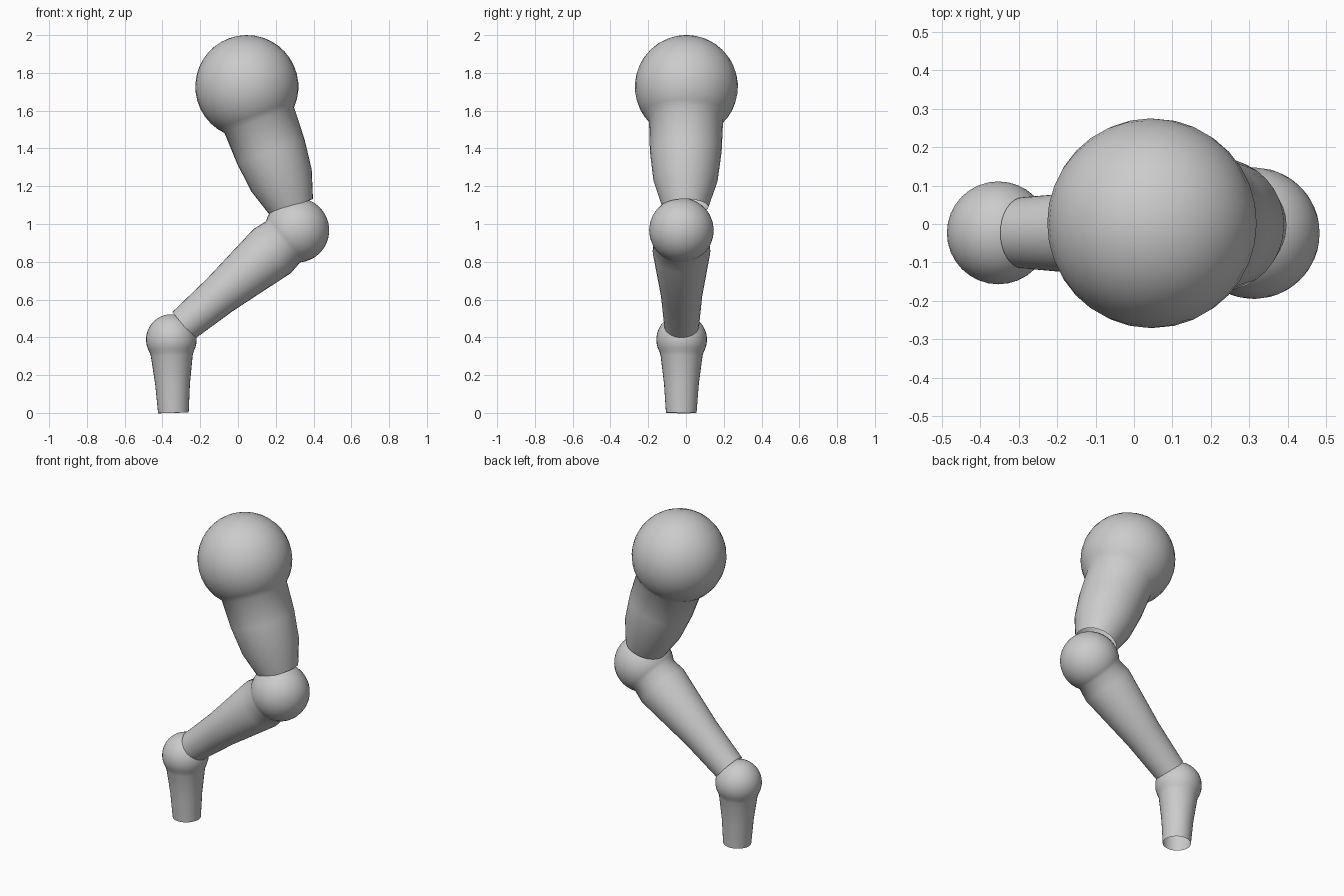
import bpy, bmesh, math
from mathutils import Vector

if "Cube" in bpy.data.objects:
    bpy.data.objects.remove(bpy.data.objects["Cube"])

grey = bpy.data.materials.new("plain grey")
grey.diffuse_color = (0.6, 0.6, 0.6, 1)
grey.use_nodes = True
grey.node_tree.nodes["Principled BSDF"].inputs["Base Color"].default_value = grey.diffuse_color
SEGS = 32


def ball_with_tube(name, centre, end, ball_r, cut, rings):
    """Ball whose far side flows into an open tube along the line to end.
    cut = distance along the axis where the ball becomes tube;
    rings = (distance, radius) pairs of the tube."""
    centre, end = Vector(centre), Vector(end)
    axis = (end - centre).normalized()
    side = axis.cross(Vector((0, 1, 0))).normalized()
    up = axis.cross(side)
    stop = math.acos(cut / ball_r)
    steps = 14
    profile = []
    for i in range(1, steps + 1):
        a = math.pi + (stop - math.pi) * i / steps
        profile.append((ball_r * math.cos(a), ball_r * math.sin(a)))
    profile += rings

    bm = bmesh.new()
    pole = bm.verts.new(centre - axis * ball_r)
    loops = []
    for d, r in profile:
        loop = []
        for k in range(SEGS):
            t = math.tau * k / SEGS
            loop.append(bm.verts.new(centre + axis * d + (side * math.cos(t) + up * math.sin(t)) * r))
        loops.append(loop)
    for k in range(SEGS):
        n = (k + 1) % SEGS
        bm.faces.new((pole, loops[0][n], loops[0][k]))
        for a, b in zip(loops, loops[1:]):
            bm.faces.new((a[k], a[n], b[n], b[k]))
    bmesh.ops.recalc_face_normals(bm, faces=bm.faces)
    for f in bm.faces:
        f.smooth = True
    mesh = bpy.data.meshes.new(name)
    bm.to_mesh(mesh)
    bm.free()
    mesh.materials.append(grey)
    ob = bpy.data.objects.new(name, mesh)
    bpy.context.collection.objects.link(ob)
    return ob


# hip ball and thigh
ball_with_tube("hip_and_thigh", (0.047, 0.002, 1.727), (0.2825, -0.004, 1.09), 0.273, 0.19,
               [(0.365, 0.19), (0.53, 0.17), (0.679, 0.122)])
# knee ball and shin
ball_with_tube("knee_and_shin", (0.312, -0.024, 0.967), (-0.288, -0.023, 0.463), 0.171, 0.096,
               [(0.171, 0.153), (0.528, 0.11), (0.784, 0.0925)])
# ankle ball and foot post, open at the bottom
ball_with_tube("ankle_and_foot", (-0.353, -0.023, 0.388), (-0.342, -0.025, 0), 0.134, 0.065,
               [(0.085, 0.111), (0.235, 0.092), (0.388, 0.081)])
